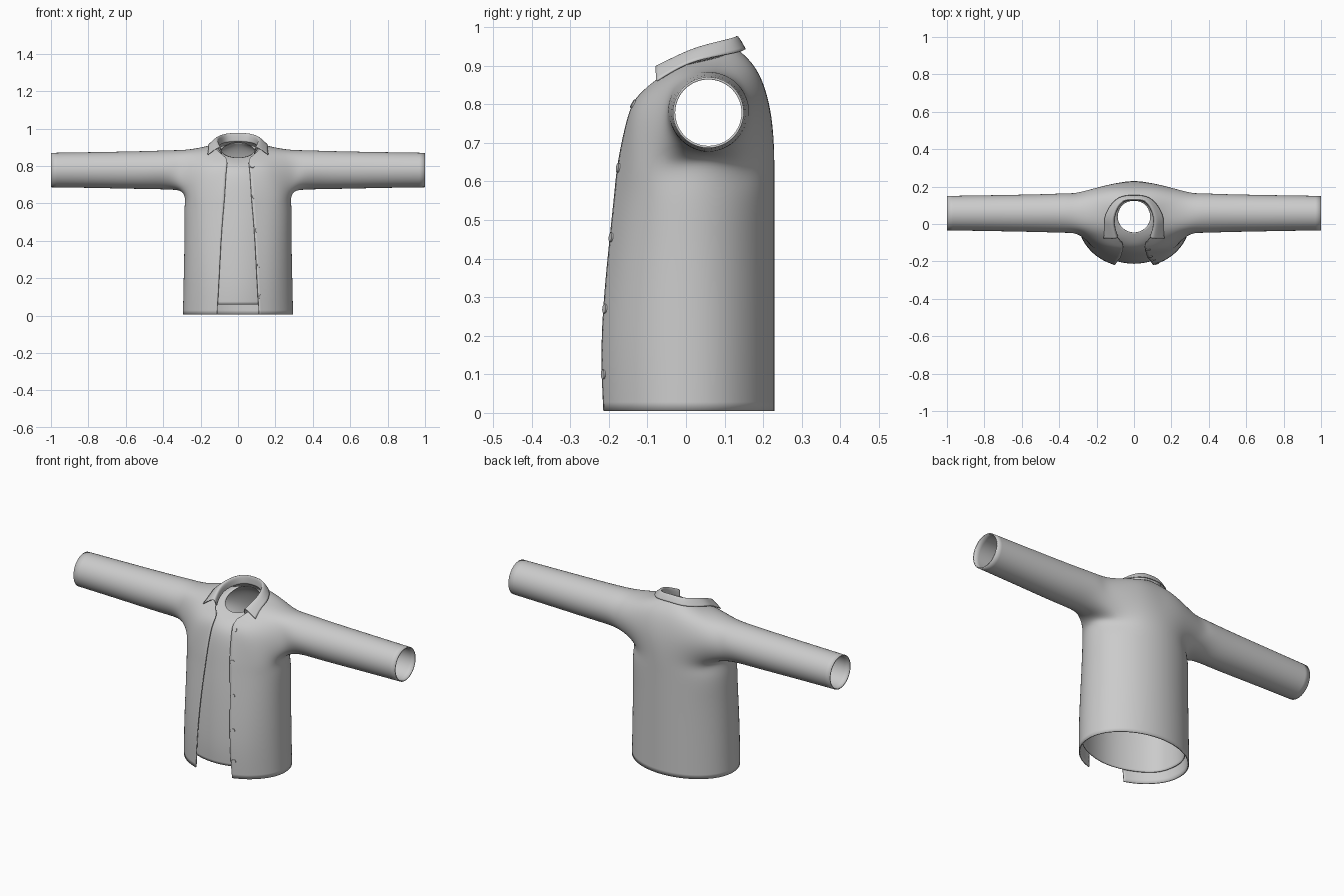
import bpy, bmesh, math
from mathutils import Vector

if "Cube" in bpy.data.objects:
    bpy.data.objects.remove(bpy.data.objects["Cube"])

grey = bpy.data.materials.new("cloth grey")
grey.diffuse_color = (0.6, 0.6, 0.6, 1)
grey.use_nodes = True
grey.node_tree.nodes["Principled BSDF"].inputs["Base Color"].default_value = grey.diffuse_color


def cloth(name, verts, faces, thickness):
    """Mirror a half cage, smooth it through its own points, give it thickness."""
    bm = bmesh.new()
    vs = [bm.verts.new(v) for v in verts]
    for f in faces:
        bm.faces.new([vs[i] for i in f])
    loose = [v for v in bm.verts if not v.link_faces]
    bmesh.ops.delete(bm, geom=loose, context='VERTS')
    bmesh.ops.mirror(bm, geom=bm.verts[:] + bm.edges[:] + bm.faces[:],
                     axis='X', merge_dist=0.0005)
    bmesh.ops.remove_doubles(bm, verts=bm.verts[:], dist=0.0005)
    bmesh.ops.recalc_face_normals(bm, faces=bm.faces[:])
    me = bpy.data.meshes.new(name)
    bm.to_mesh(me)
    bm.free()
    me.materials.append(grey)
    ob = bpy.data.objects.new(name, me)
    bpy.context.collection.objects.link(ob)
    for p in me.polygons:
        p.use_smooth = True
    sub = ob.modifiers.new("smooth", 'SUBSURF')
    sub.levels = sub.render_levels = 3
    sub.boundary_smooth = 'PRESERVE_CORNERS'
    # nudge the cage so the smooth surface passes through the design points
    goal = [v.co.copy() for v in me.vertices]
    for _ in range(5):
        bpy.context.view_layer.update()
        ev = ob.evaluated_get(bpy.context.evaluated_depsgraph_get())
        now = [ev.data.vertices[i].co.copy() for i in range(len(goal))]
        for v, g, n in zip(me.vertices, goal, now):
            v.co += (g - n) * 0.8
        me.update()
        ob.update_tag()
    sol = ob.modifiers.new("thickness", 'SOLIDIFY')
    sol.thickness = thickness
    sol.offset = -1
    bpy.context.view_layer.update()
    return ob


def hoop(z, a, front, back, x0):
    """Half torso ring from the front edge round to the centre back."""
    t0 = math.asin(x0 / a)
    angles = [t0] + [math.radians(d) for d in (43, 72, 103, 130, 155)] + [math.pi]
    pts = []
    for t in angles:
        c = math.cos(t)
        pts.append((a * math.sin(t) if t < math.pi else 0,
                    -c * (front if c > 0 else back), z))
    return pts


def garment(name, rings, sleeve, thickness):
    """Torso rings with an armhole in the last rings, and a sleeve on it."""
    verts = [p for r in rings for p in r]
    n, faces = len(rings), []
    low, mid, top = n - 4, n - 3, n - 2
    for r in range(n - 1):
        for c in range(6):
            if r in (low, mid) and c in (2, 3):
                continue
            faces.append((r * 7 + c, r * 7 + c + 1, r * 7 + c + 8, r * 7 + c + 7))
    loop = [low * 7 + 2, low * 7 + 3, low * 7 + 4, mid * 7 + 4,
            top * 7 + 4, top * 7 + 3, top * 7 + 2, mid * 7 + 2]
    for x, rad in sleeve:
        start = len(verts)
        for k in range(8):
            t = math.radians(225 + 45 * k)
            verts.append((x, 0.058 + rad * math.cos(t), 0.778 + rad * math.sin(t)))
        new = list(range(start, start + 8))
        for k in range(8):
            j = (k + 1) % 8
            faces.append((loop[k], loop[j], new[j], new[k]))
        loop = new
    return cloth(name, verts, faces, thickness)


# Open jacket: hem to armpit, then chest, shoulder and neckline
jacket_rings = [
    hoop(0.005, 0.295, 0.232, 0.229, 0.113),
    hoop(0.20, 0.291, 0.233, 0.229, 0.102),
    hoop(0.42, 0.287, 0.212, 0.229, 0.09),
    hoop(0.57, 0.287, 0.193, 0.229, 0.078),
    hoop(0.655, 0.293, 0.181, 0.229, 0.071),
    [(.063, -.15, .77), (.17, -.125, .775), (.285, -.06, .77), (.3, .05, .77),
     (.285, .172, .77), (.13, .21, .77), (0, .22, .77)],
    [(.058, -.125, .82), (.14, -.088, .842), (.25, -.03, .865), (.26, .05, .888),
     (.25, .13, .87), (.12, .178, .88), (0, .187, .88)],
    [(.065, -.1, .845), (.1, -.06, .875), (.118, -.01, .9), (.12, .04, .913),
     (.105, .085, .925), (.06, .12, .938), (0, .133, .943)],
]
jacket = garment("jacket", jacket_rings,
                 [(.36, .106), (.5, .101), (.75, .096), (1, .092)], 0.006)

# Closed shirt underneath, with short sleeves
neck = []
for d in (0, 40, 70, 95, 125, 150, 180):
    c = math.cos(math.radians(d))
    neck.append((0 if d in (0, 180) else .087 * math.sin(math.radians(d)),
                 .04 - .087 * c, .885 - .04 * c))
shirt_rings = [
    hoop(0.06, 0.275, 0.212, 0.212, 0),
    hoop(0.20, 0.274, 0.212, 0.212, 0),
    hoop(0.42, 0.27, 0.195, 0.212, 0),
    hoop(0.57, 0.27, 0.177, 0.212, 0),
    hoop(0.67, 0.274, 0.163, 0.212, 0),
    [(0, -.137, .77), (.15, -.105, .765), (.27, -.045, .77), (.28, .05, .77),
     (.27, .155, .77), (.13, .195, .765), (0, .203, .765)],
    [(0, -.088, .82), (.11, -.07, .83), (.235, -.015, .85), (.24, .05, .87),
     (.235, .115, .853), (.11, .16, .868), (0, .168, .87)],
    neck,
]
garment("shirt", shirt_rings, [(.35, .097), (.45, .093)], 0.004)

# Folded collar: neck stand, fold line and outer edge from back to front tip
collar = [
    (0, .125, .93), (0, .13, .977), (0, .154, .943),
    (.06, .112, .925), (.07, .116, .971), (.092, .135, .936),
    (.098, .05, .912), (.108, .045, .953), (.152, .05, .92),
    (.1, -.015, .89), (.112, -.015, .93), (.158, -.015, .898),
    (.085, -.065, .865), (.1, -.078, .9), (.163, -.077, .862),
]
cloth("collar", collar,
      [(r * 3 + c, r * 3 + c + 1, r * 3 + c + 4, r * 3 + c + 3)
       for r in range(4) for c in range(2)], 0.005)

# Buttons down one front edge
ev = jacket.evaluated_get(bpy.context.evaluated_depsgraph_get())
for z, x in ((.1, .122), (.27, .113), (.455, .102), (.635, .088), (.8, .076)):
    hit, loc, normal, _ = ev.ray_cast(Vector((x, -1, z)), Vector((0, 1, 0)))
    if hit:
        bpy.ops.mesh.primitive_cylinder_add(
            vertices=16, radius=0.012, depth=0.006, location=loc + normal * 0.001,
            rotation=normal.to_track_quat('Z', 'Y').to_euler())
        button = bpy.context.object
        button.name = "button"
        button.data.materials.append(grey)
        bpy.ops.object.shade_smooth_by_angle()
